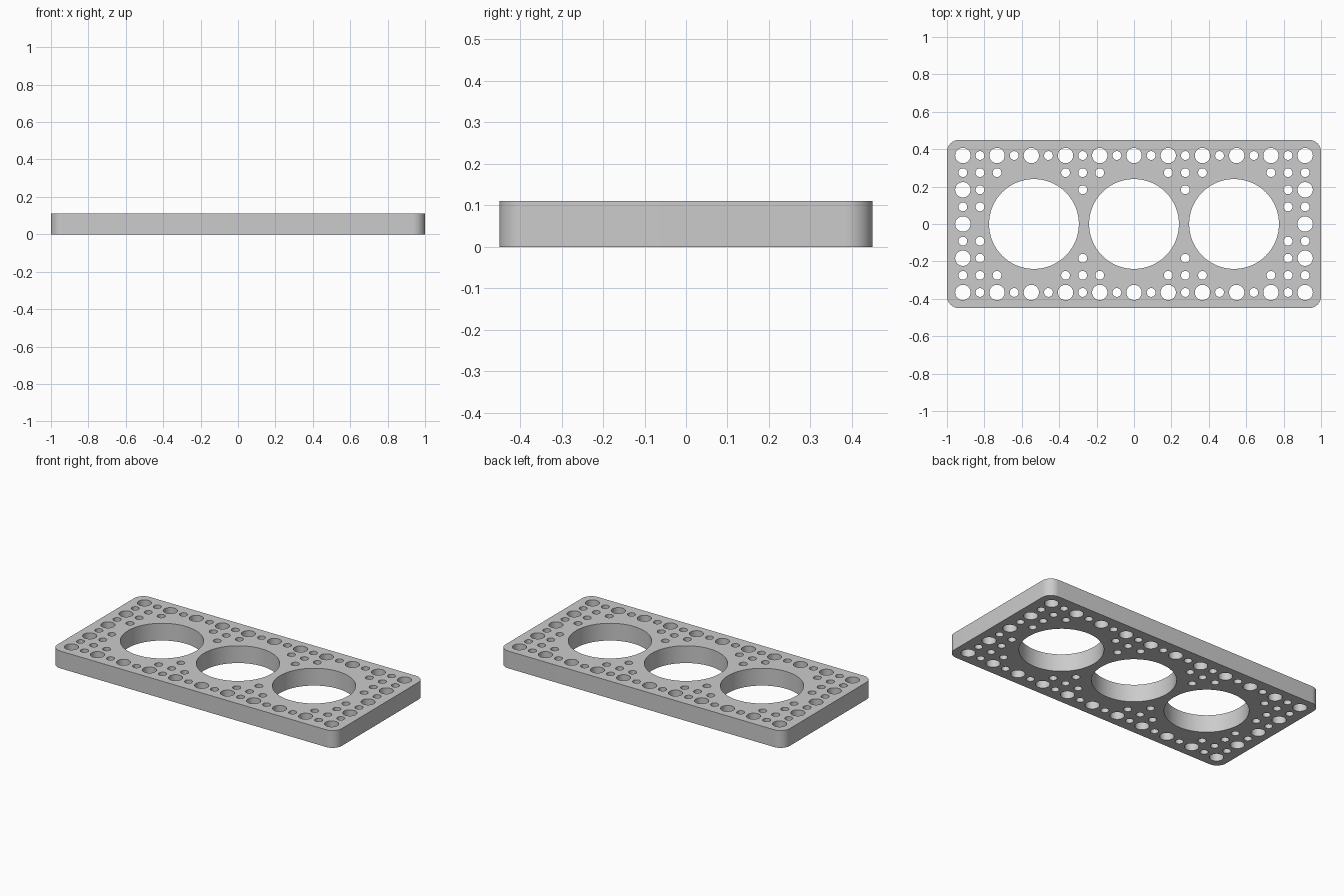
import bpy
import bmesh
from math import cos, sin, pi

HALF_X, HALF_Y, HEIGHT, CORNER = 1.0, 0.45, 0.11, 0.065
PITCH = 0.0915
LARGE, SMALL, BORE = 0.041, 0.0235, 0.24

cube = bpy.data.objects.get("Cube")
if cube:
    bpy.data.objects.remove(cube, do_unlink=True)

grey = bpy.data.materials.new("plain grey")
grey.use_nodes = True
grey.diffuse_color = (0.6, 0.6, 0.6, 1)
grey.node_tree.nodes["Principled BSDF"].inputs["Base Color"].default_value = (0.6, 0.6, 0.6, 1)

bm = bmesh.new()


def add_loop(points):
    verts = [bm.verts.new((x, y, 0)) for x, y in points]
    for a, b in zip(verts, verts[1:] + verts[:1]):
        bm.edges.new((a, b))


def add_hole(x, y, radius, sides):
    angles = [2 * pi * k / sides for k in range(sides)]
    add_loop([(x + radius * cos(a), y + radius * sin(a)) for a in angles])


# Rounded outline of the plate
outline = []
for quarter, (sx, sy) in enumerate([(1, 1), (-1, 1), (-1, -1), (1, -1)]):
    for k in range(13):
        a = (quarter + k / 12) * pi / 2
        outline.append((sx * (HALF_X - CORNER) + CORNER * cos(a),
                        sy * (HALF_Y - CORNER) + CORNER * sin(a)))
add_loop(outline)

# Three wide bores
for x in (-0.535, 0, 0.535):
    add_hole(x, 0, BORE, 96)

# Columns of the hole grid used in each row, mirrored left and right
columns = {4: range(11), 3: (2, 3, 4, 8, 9, 10), 2: (3, 9, 10), 1: (9, 10), 0: (10,)}
for row, cols in columns.items():
    for col in cols:
        large = row % 2 == 0 and col % 2 == 0
        for i in {col, -col}:
            for j in {row, -row}:
                add_hole(i * PITCH, j * PITCH, LARGE if large else SMALL, 32)

# Fill the outline around the holes and raise it to a solid
bmesh.ops.triangle_fill(bm, edges=bm.edges[:], use_beauty=True, normal=(0, 0, 1))
raised = bmesh.ops.extrude_face_region(bm, geom=bm.faces[:])["geom"]
bmesh.ops.translate(bm, vec=(0, 0, HEIGHT),
                    verts=[g for g in raised if isinstance(g, bmesh.types.BMVert)])
bmesh.ops.recalc_face_normals(bm, faces=bm.faces[:])

mesh = bpy.data.meshes.new("perforated_plate")
bm.to_mesh(mesh)
bm.free()
mesh.materials.append(grey)
plate = bpy.data.objects.new("perforated_plate", mesh)
bpy.context.collection.objects.link(plate)

bpy.ops.object.select_all(action="DESELECT")
plate.select_set(True)
bpy.context.view_layer.objects.active = plate
bpy.ops.object.shade_smooth_by_angle()
